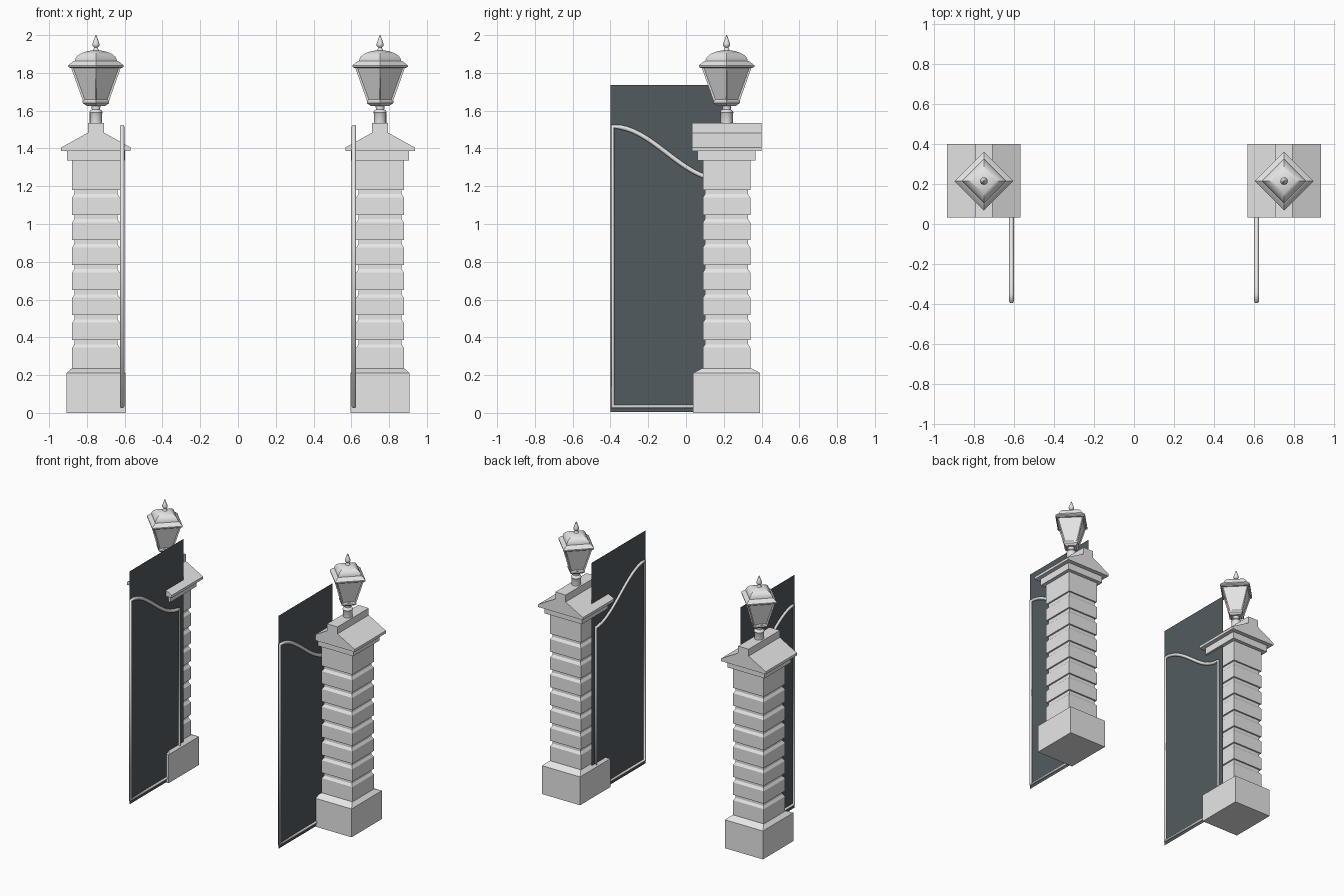
import bpy, bmesh, math
from mathutils import Vector

cube = bpy.data.objects.get("Cube")
if cube:
    bpy.data.objects.remove(cube, do_unlink=True)


def material(name, rgb):
    m = bpy.data.materials.new(name)
    m.use_nodes = True
    m.diffuse_color = (*rgb, 1)
    m.node_tree.nodes["Principled BSDF"].inputs["Base Color"].default_value = (*rgb, 1)
    return m


STONE = material("pale grey", (0.8, 0.8, 0.8))
SLATE = material("dark slate", (0.085, 0.105, 0.115))

PX, PY = 0.752, 0.215      # pillar centre
GATE_X = 0.614             # plane of the open gate leaf


def finish(name, bm, mat, smooth=None):
    bmesh.ops.recalc_face_normals(bm, faces=bm.faces)
    mesh = bpy.data.meshes.new(name)
    bm.to_mesh(mesh)
    bm.free()
    mesh.materials.append(mat)
    ob = bpy.data.objects.new(name, mesh)
    bpy.context.collection.objects.link(ob)
    if smooth:
        bpy.ops.object.select_all(action='DESELECT')
        ob.select_set(True)
        bpy.context.view_layer.objects.active = ob
        bpy.ops.object.shade_smooth_by_angle(angle=math.radians(smooth))
    return ob


def loft(rings, n, cx, phase=0.0):
    """Stack of n-sided rings (rx, ry, z), capped at both ends."""
    bm = bmesh.new()
    loops = []
    for rx, ry, z in rings:
        angles = [phase + math.tau * i / n for i in range(n)]
        loops.append([bm.verts.new((cx + rx * math.cos(a), PY + ry * math.sin(a), z))
                      for a in angles])
    sides = []
    for low, high in zip(loops, loops[1:]):
        sides.append([bm.faces.new((low[i], low[(i + 1) % n], high[(i + 1) % n], high[i]))
                      for i in range(n)])
    bm.faces.new(loops[0][::-1])
    bm.faces.new(loops[-1])
    return bm, sides


def square(name, rings, cx):
    k = math.sqrt(2)
    bm, _ = loft([(a * k, b * k, z) for a, b, z in rings], 4, cx, math.pi / 4)
    return finish(name, bm, STONE)


def turned(name, profile, cx, n=16, smooth=40):
    bm, _ = loft([(r, r, z) for r, z in profile], n, cx)
    return finish(name, bm, STONE, smooth)


def pillar(cx, side):
    square(side + "_pillar_base", [(0.156, 0.178, 0), (0.156, 0.178, 0.211),
                                   (0.128, 0.130, 0.236)], cx)
    # Shaft of stacked blocks with undercut joints
    rings, outer, inner, pitch = [], 0.126, 0.114, 0.1325
    for i in range(8):
        top = 0.345 + i * pitch
        bottom = top - 0.092 if i else 0.225
        rings += [(outer, bottom), (outer, top)]
        if i < 7:
            rings += [(inner, top + 0.018), (inner, top + pitch - 0.092)]
    rings[-1] = (outer, 1.34)
    square(side + "_pillar_shaft", [(r, r, z) for r, z in rings], cx)
    square(side + "_pillar_neck", [(0.153, 0.153, 1.335), (0.153, 0.153, 1.387)], cx)
    # Gabled capstone
    half = [(0.184, 1.386), (0.184, 1.405), (0.043, 1.483), (0.043, 1.535)]
    outline = half + [(-x, z) for x, z in reversed(half)]
    bm = bmesh.new()
    face = bm.faces.new([bm.verts.new((cx + x, PY - 0.182, z)) for x, z in outline])
    ext = bmesh.ops.extrude_face_region(bm, geom=[face])
    bmesh.ops.translate(bm, vec=(0, 0.367, 0),
                        verts=[v for v in ext["geom"] if isinstance(v, bmesh.types.BMVert)])
    finish(side + "_capstone", bm, STONE)


def lamp(cx, side):
    turned(side + "_lamp_stem", [(0.033, 1.53), (0.033, 1.585), (0.036, 1.59), (0.030, 1.602),
                                 (0.022, 1.606), (0.024, 1.635)], cx)
    turned(side + "_lamp_foot", [(0.050, 1.626), (0.070, 1.640), (0.070, 1.652)], cx, 4, 20)
    # Tapered lantern with recessed panes
    bm, sides = loft([(0.068, 0.068, 1.648), (0.133, 0.133, 1.832)], 4, cx)
    bmesh.ops.recalc_face_normals(bm, faces=bm.faces)
    bmesh.ops.inset_individual(bm, faces=sides[0], thickness=0.012, depth=-0.007)
    finish(side + "_lantern", bm, STONE)
    # Four-sided eave and domed roof
    turned(side + "_lantern_eave", [(0.136, 1.826), (0.147, 1.832), (0.147, 1.840),
                                    (0.122, 1.860), (0.112, 1.864)], cx, 4, 20)
    dome = [(0.112 * math.cos(t), 1.862 + 0.058 * math.sin(t))
            for t in [math.radians(80) * i / 7 for i in range(8)]]
    turned(side + "_lantern_roof", dome, cx, 4, 35)
    turned(side + "_finial", [(0.018, 1.915), (0.012, 1.928), (0.009, 1.934), (0.018, 1.944),
                              (0.019, 1.952), (0.012, 1.972), (0.002, 2.0)], cx)


def gate(x, side):
    # Thin leaf
    bm = bmesh.new()
    bm.faces.new([bm.verts.new((x, y, z)) for y, z in
                  ((-0.4, 0.004), (0.235, 0.004), (0.235, 1.735), (-0.4, 1.735))])
    finish(side + "_gate_leaf", bm, SLATE)
    # Tube frame with a swept top rail
    y0, y1, low, high, dip = -0.388, 0.185, 0.034, 1.516, 1.236
    path = [(y0, low)]
    for i in range(17):
        t = i / 16
        path.append((y0 + (y1 - y0) * t, dip + (high - dip) * (1 + math.cos(math.pi * t)) / 2))
    path.append((y1, low))
    curve = bpy.data.curves.new("frame_path", 'CURVE')
    curve.dimensions = '3D'
    curve.bevel_depth = 0.012
    curve.bevel_resolution = 2
    spline = curve.splines.new('POLY')
    spline.points.add(len(path) - 1)
    for p, (y, z) in zip(spline.points, path):
        p.co = (x, y, z, 1)
    spline.use_cyclic_u = True
    spline.use_smooth = True
    curve.materials.append(STONE)
    ob = bpy.data.objects.new(side + "_gate_frame", curve)
    bpy.context.collection.objects.link(ob)


for sign, side in ((1, "left"), (-1, "right")):
    pillar(sign * PX, side)
    lamp(sign * PX, side)
    gate(sign * GATE_X, side)
